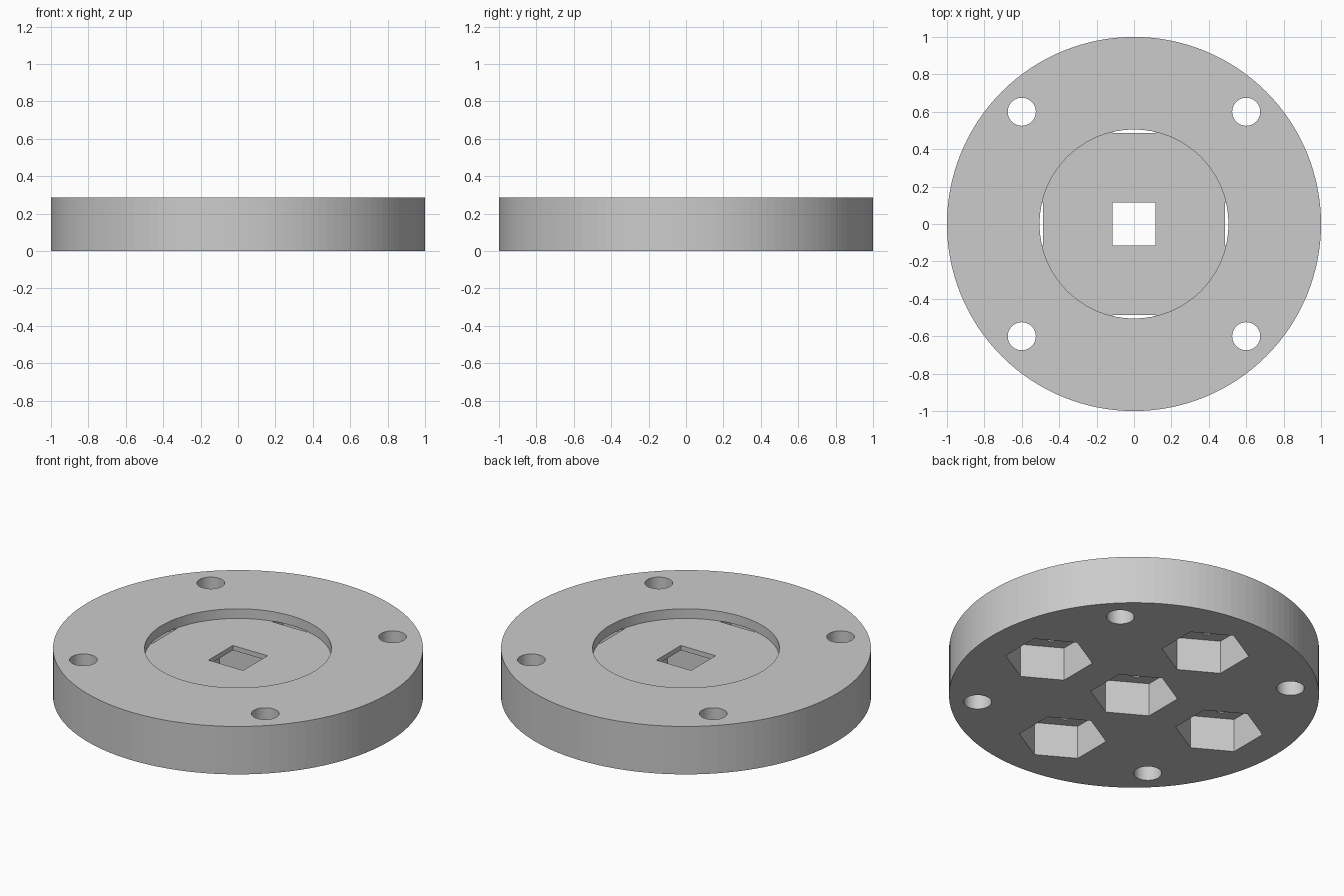
import bpy
import math

cube = bpy.data.objects.get("Cube")
if cube:
    bpy.data.objects.remove(cube, do_unlink=True)

HEIGHT = 0.286
FLOOR = 0.2286      # floor of the round recess
NUT_DEPTH = 0.2     # depth of the hexagonal pockets
SPOTS = [(0, 0), (0.6, 0), (-0.6, 0), (0, 0.6), (0, -0.6)]

grey = bpy.data.materials.new("light grey")
grey.use_nodes = True
colour = (0.6, 0.6, 0.6, 1)
grey.diffuse_color = colour
grey.node_tree.nodes["Principled BSDF"].inputs["Base Color"].default_value = colour


def prism(name, sides, radius, low, high, spot=(0, 0), turn=0):
    """Upright prism between two heights."""
    bpy.ops.mesh.primitive_cylinder_add(
        vertices=sides, radius=radius, depth=high - low,
        location=(spot[0], spot[1], (low + high) / 2), rotation=(0, 0, turn))
    obj = bpy.context.object
    obj.name = name
    obj.data.materials.append(grey)
    return obj


# Round plate
plate = prism("round_plate", 128, 1, 0, HEIGHT)

# Cutters: top recess, four bolt holes, hexagonal pockets with square holes above
cutters = [prism("recess_cutter", 96, 0.505, FLOOR, HEIGHT + 0.1)]
for x in (-0.6, 0.6):
    for y in (-0.6, 0.6):
        cutters.append(prism("bolt_hole_cutter", 48, 0.075, -0.1, HEIGHT + 0.1, (x, y)))
for spot in SPOTS:
    cutters.append(prism("hex_pocket_cutter", 6, 0.238, -0.1, NUT_DEPTH, spot))
for spot in SPOTS:
    top = FLOOR + (0.0004 if any(spot) else 0.02)
    cutters.append(prism("square_hole_cutter", 4, 0.1145 * math.sqrt(2),
                         0.1, top, spot, math.pi / 4))

for cutter in cutters:
    cutter.hide_render = True
    mod = plate.modifiers.new(cutter.name, 'BOOLEAN')
    mod.operation = 'DIFFERENCE'
    mod.solver = 'EXACT'
    mod.object = cutter

# Bake the cuts and drop the cutters
bpy.context.view_layer.update()
graph = bpy.context.evaluated_depsgraph_get()
carved = bpy.data.meshes.new_from_object(plate.evaluated_get(graph))
plate.modifiers.clear()
plate.data = carved
carved.materials.clear()
carved.materials.append(grey)
for face in carved.polygons:
    face.material_index = 0
for cutter in cutters:
    bpy.data.objects.remove(cutter, do_unlink=True)
